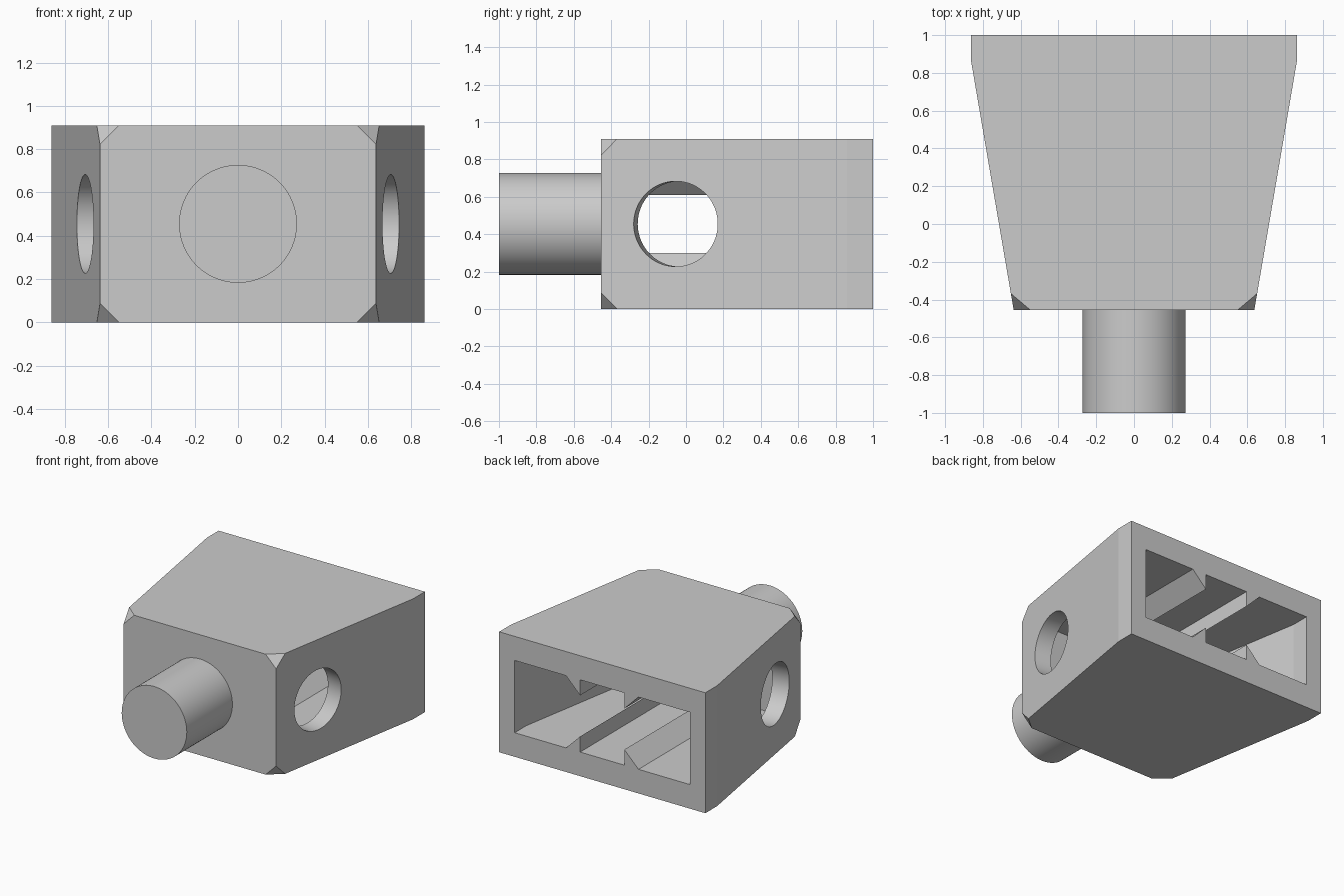
import bpy
import bmesh
from math import radians
from mathutils import Matrix, Vector

cube = bpy.data.objects.get("Cube")
if cube:
    bpy.data.objects.remove(cube, do_unlink=True)

HEIGHT = 0.91
MID = HEIGHT / 2
FRONT, KINK, BACK = -0.455, 0.86, 1.0
BACK_X, FRONT_X = 0.862, 0.637
SLOPE = (BACK_X - FRONT_X) / (KINK - FRONT)
WALL_X, WALL_Z, WALL_FRONT = 0.13, 0.182, 0.182

grey = bpy.data.materials.new("light grey")
grey.use_nodes = True
colour = (0.6, 0.6, 0.6, 1)
grey.diffuse_color = colour
grey.node_tree.nodes["Principled BSDF"].inputs["Base Color"].default_value = colour


def add_object(name, bm):
    bmesh.ops.recalc_face_normals(bm, faces=bm.faces)
    mesh = bpy.data.meshes.new(name)
    bm.to_mesh(mesh)
    bm.free()
    mesh.materials.append(grey)
    obj = bpy.data.objects.new(name, mesh)
    bpy.context.collection.objects.link(obj)
    return obj


def prism(points, offset):
    """Extrude a closed outline of 3D points along an offset."""
    bm = bmesh.new()
    face = bm.faces.new([bm.verts.new(p) for p in points])
    new = bmesh.ops.extrude_face_region(bm, geom=[face], use_keep_orig=True)["geom"]
    verts = [v for v in new if isinstance(v, bmesh.types.BMVert)]
    bmesh.ops.translate(bm, verts=verts, vec=offset)
    return bm


def cylinder(name, radius, length, centre, axis):
    bm = bmesh.new()
    turn = Vector((0, 0, 1)).rotation_difference(Vector(axis)).to_matrix().to_4x4()
    bmesh.ops.create_cone(bm, cap_ends=True, segments=80, radius1=radius, radius2=radius,
                          depth=length, matrix=Matrix.Translation(centre) @ turn)
    return add_object(name, bm)


def activate(obj):
    bpy.ops.object.select_all(action="DESELECT")
    obj.select_set(True)
    bpy.context.view_layer.objects.active = obj


def cut(obj, cutter):
    """Subtract the cutter and remove it."""
    cutter.hide_render = True
    mod = obj.modifiers.new("cut", "BOOLEAN")
    mod.operation = "DIFFERENCE"
    mod.solver = "EXACT"
    mod.object = cutter
    activate(obj)
    bpy.ops.object.modifier_apply(modifier=mod.name)
    bpy.data.objects.remove(cutter, do_unlink=True)


def outline(front, back, inset, z):
    """Tapered plan outline, narrow at the front."""
    narrow = BACK_X - inset - SLOPE * (KINK - front)
    wide = BACK_X - inset
    right = [(narrow, front, z), (wide, KINK, z), (wide, back, z)]
    return right + [(-x, y, z) for x, y, z in reversed(right)]


# Tapered housing with its four front corners clipped
bm = prism(outline(FRONT, BACK, 0, 0), (0, 0, HEIGHT))
corners = [v for v in bm.verts if v.co.y < FRONT + 0.01]
bmesh.ops.bevel(bm, geom=corners, offset=0.088, segments=1, affect="VERTICES")
housing = add_object("housing", bm)

# Cavity open at the back, leaving four wedge-shaped guide ribs
cavity = add_object("cavity_cutter", prism(
    outline(FRONT + WALL_FRONT, BACK + 0.1, WALL_X, WALL_Z), (0, 0, HEIGHT - 2 * WALL_Z)))
for sx in (1, -1):
    for sz in (1, -1):
        wedge = [(0.185, 0.155), (0.185, 0.355), (0.385, 0.355)]
        points = [(sx * x, FRONT, MID + sz * z) for x, z in wedge]
        cut(cavity, add_object("rib_cutter", prism(points, (0, 2, 0))))
cut(housing, cavity)

# Round holes drilled square to the slanted sides
for side in (1, -1):
    y = -0.055
    x = BACK_X - SLOPE * (KINK - y)
    cut(housing, cylinder("hole_cutter", 0.228, 0.4, (side * x, y, MID), (side, -SLOPE, 0)))

# Round peg on the front
peg_end = FRONT + 0.03
peg = cylinder("front_peg", 0.272, peg_end + 1, (0, (peg_end - 1) / 2, MID), (0, 1, 0))

for obj in (housing, peg):
    activate(obj)
    bpy.ops.object.shade_smooth_by_angle(angle=radians(8))
